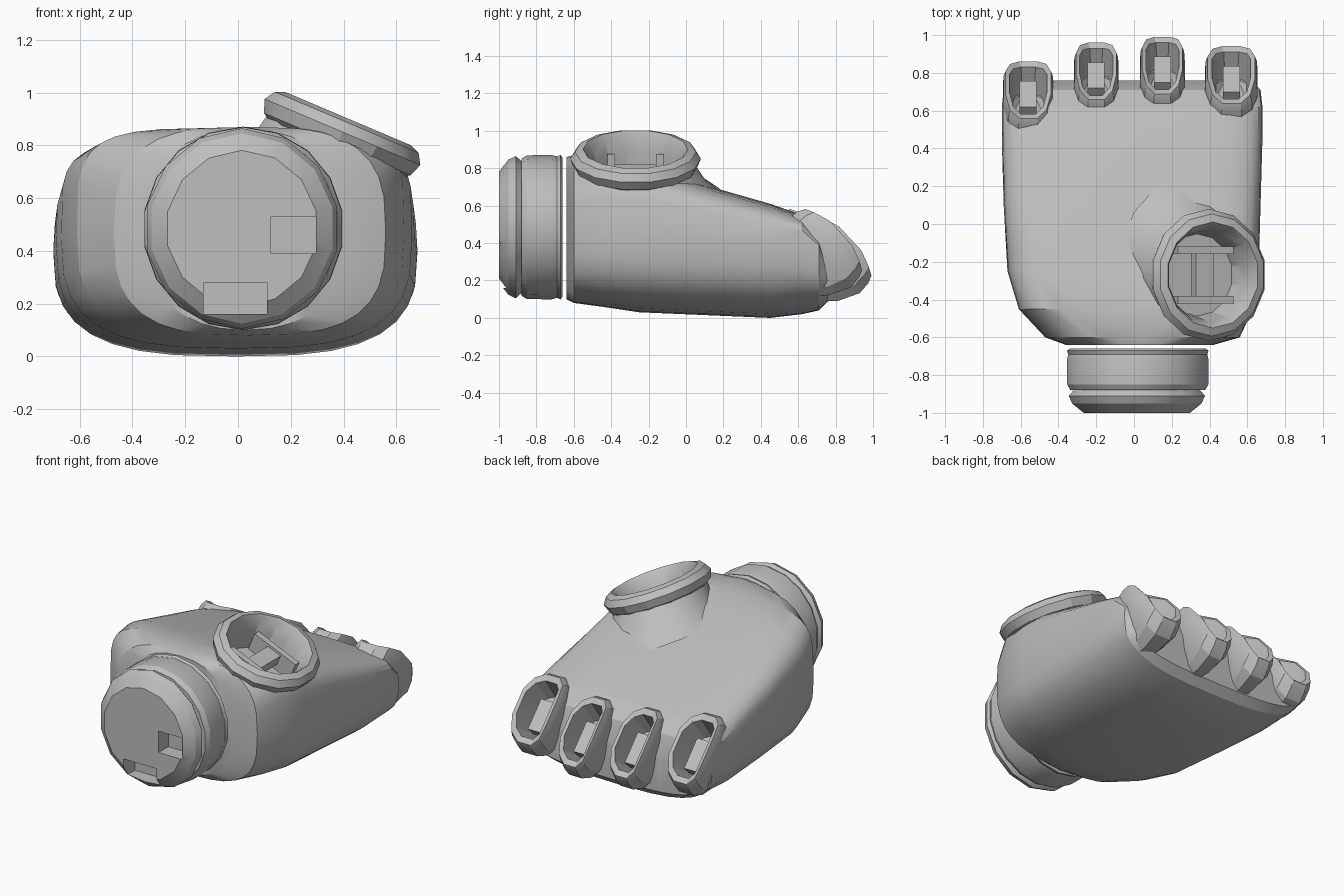
import bpy, bmesh, math
from mathutils import Vector, Matrix

old = bpy.data.objects.get("Cube")
if old:
    bpy.data.objects.remove(old, do_unlink=True)

grey = bpy.data.materials.new("plain grey")
grey.use_nodes = True
grey.diffuse_color = (0.52, 0.52, 0.52, 1)
grey.node_tree.nodes["Principled BSDF"].inputs["Base Color"].default_value = (0.52, 0.52, 0.52, 1)
parts = []


def finish(name, bm):
    bmesh.ops.recalc_face_normals(bm, faces=bm.faces)
    mesh = bpy.data.meshes.new(name)
    bm.to_mesh(mesh)
    bm.free()
    mesh.materials.append(grey)
    ob = bpy.data.objects.new(name, mesh)
    bpy.context.scene.collection.objects.link(ob)
    parts.append(ob)
    return ob


def skin(name, rings):
    """Join equal rings of points into a solid with capped ends."""
    bm = bmesh.new()
    loops = [[bm.verts.new(p) for p in ring] for ring in rings]
    for a, b in zip(loops, loops[1:]):
        for i in range(len(a)):
            j = (i + 1) % len(a)
            bm.faces.new((a[i], a[j], b[j], b[i]))
    caps = [bm.faces.new(loops[0]), bm.faces.new(loops[-1])]
    bmesh.ops.triangulate(bm, faces=caps)
    return finish(name, bm)


def rounded(angle, power):
    c, s = math.cos(angle), math.sin(angle)
    return (math.copysign(abs(c) ** (2 / power), c), math.copysign(abs(s) ** (2 / power), s))


def frame(normal):
    n = Vector(normal).normalized()
    u = (Vector((1, 0, 0)) - n * n.x).normalized()
    return u, n.cross(u), n


def turned(name, centre, normal, ru, rv, profile, power=2, count=16, bow=0):
    """Sweep a (scale, offset, shift in y) profile around an axis; bow arches the sides."""
    u, v, n = frame(normal)
    rings = []
    for scale, offset, *shift in profile:
        c = Vector(centre) + n * offset + Vector((0, sum(shift), 0))
        ring = []
        for i in range(count):
            a, b = rounded(math.tau * (i + 0.5) / count, power)
            ring.append(c + u * a * ru * scale + v * b * rv * scale + n * bow * (1 - b * b))
        rings.append(ring)
    return skin(name, rings)


def block(name, centre, normal, offset, size):
    """Box aligned to a tilted frame; offset is given along that frame."""
    u, v, n = frame(normal)
    turn = Matrix((u, v, n)).transposed()
    bm = bmesh.new()
    bmesh.ops.create_cube(bm, size=1)
    for vert in bm.verts:
        local = Vector([vert.co[k] * size[k] + offset[k] for k in range(3)])
        vert.co = Vector(centre) + turn @ local
    return finish(name, bm)


def carve(ob, cutters):
    bpy.context.view_layer.objects.active = ob
    for cutter in cutters:
        mod = ob.modifiers.new("carve", 'BOOLEAN')
        mod.operation = 'DIFFERENCE'
        mod.solver = 'EXACT'
        mod.object = cutter
        bpy.ops.object.modifier_apply(modifier=mod.name)


# Palm: y, left edge, right edge, top, bottom, squareness
sections = [
    (-.64, -.36, .42, .86, .10, 2.3),
    (-.60, -.47, .56, .87, .08, 3),
    (-.45, -.61, .63, .865, .06, 4.5),
    (-.25, -.67, .66, .82, .03, 5),
    (.1, -.69, .67, .71, .015, 5),
    (.45, -.70, .68, .61, 0, 4.5),
    (.62, -.70, .68, .55, .02, 4.5),
    (.71, -.69, .67, .46, .04, 4),
    (.76, -.64, .62, .32, .09, 3),
]
rings = []
for y, left, right, top, bottom, power in sections:
    seam = min(.47 - .06 * (y + .6), bottom + .7 * (top - bottom))
    ring = []
    for i in range(32):
        angle = math.tau * i / 32
        upper = i < 16
        a, b = rounded(angle, power if upper else min(power, 3))
        x = (left + right) / 2 + a * (right - left) / 2
        ring.append((x, y, seam + b * ((top - seam) if upper else (seam - bottom))))
    rings.append(ring)
palm = skin("palm", rings)

# Thumb socket on a flared neck
thumb_at, thumb_dir = (.40, -.27, .86), (.39, 0, .92)
neck = turned("thumb_neck", thumb_at, thumb_dir, .31, .33,
              [(1.25, -.27, .1), (1.02, -.17, .05), (.93, -.04)])
turned("thumb_socket", thumb_at, thumb_dir, .31, .33,
       [(.8, -.2), (.9, -.08), (1.0, -.06), (1.06, -.01), (.98, .03), (.85, .045),
        (.8, .02), (.72, -.06), (.66, -.17)], count=14)
for side in (-1, 1):
    block("thumb_hinge_plate", thumb_at, thumb_dir, (0, side * .13, -.11), (.32, .04, .12))
block("thumb_hinge_bar", thumb_at, thumb_dir, (0, 0, -.1), (.1, .26, .07))
thumb_cut = turned("thumb_cutter", thumb_at, thumb_dir, .31, .33, [(.77, -.19), (.85, .2)], count=14)
cutters = [thumb_cut]

# Four arched finger sockets tilted forward; the outer two are wider
finger_dir = (0, .73, .68)
for x, y, z, width in ((-.56, .70, .41, .13), (-.20, .80, .39, .115),
                       (.15, .83, .38, .115), (.515, .78, .41, .135)):
    at = (x, y, z)
    turned("finger_socket", at, finger_dir, width, .24,
           [(.5, -.31), (.86, -.21), (1.06, -.1), (1.03, -.03), (.95, .01),
            (.78, .005), (.72, -.06), (.62, -.16)], power=2.8, count=12, bow=.065)
    block("finger_hinge", at, finger_dir, (0, .02, -.08), (.09, .2, .09))
    cutters.append(turned("finger_cutter", at, finger_dir, width, .24,
                          [(.78, -.19), (.85, .25)], power=2.8, count=12))

# Wrist cuff and tapered end cap
wrist_dir = (0, -1, 0)
turned("wrist_cuff", (.02, -.66, .485), wrist_dir, .385, .39,
       [(.95, 0), (.99, .01), (.97, .03), (.99, .06), (.985, .19), (.94, .22)], count=18)
cap = turned("wrist_cap", (.015, -.89, .485), wrist_dir, .37, .38,
             [(.93, -.01), (1, .02), (.95, .06), (.78, .11)], count=14)
notches = [
    block("cap_notch", (.21, -.98, .46), wrist_dir, (0, 0, 0), (.17, .14, .16)),
    block("cap_notch", (-.01, -.95, .22), wrist_dir, (0, 0, 0), (.24, .12, .16)),
]

# Hollow the sockets and notches, then drop the cutters
carve(palm, cutters)
carve(neck, [thumb_cut])
carve(cap, notches)
for cutter in cutters + notches:
    parts.remove(cutter)
    bpy.data.objects.remove(cutter, do_unlink=True)

# Smooth the broad surfaces, keep the small facets crisp
bpy.ops.object.select_all(action='DESELECT')
for ob in parts:
    ob.select_set(True)
bpy.context.view_layer.objects.active = palm
bpy.ops.object.shade_smooth_by_angle(angle=math.radians(24))
